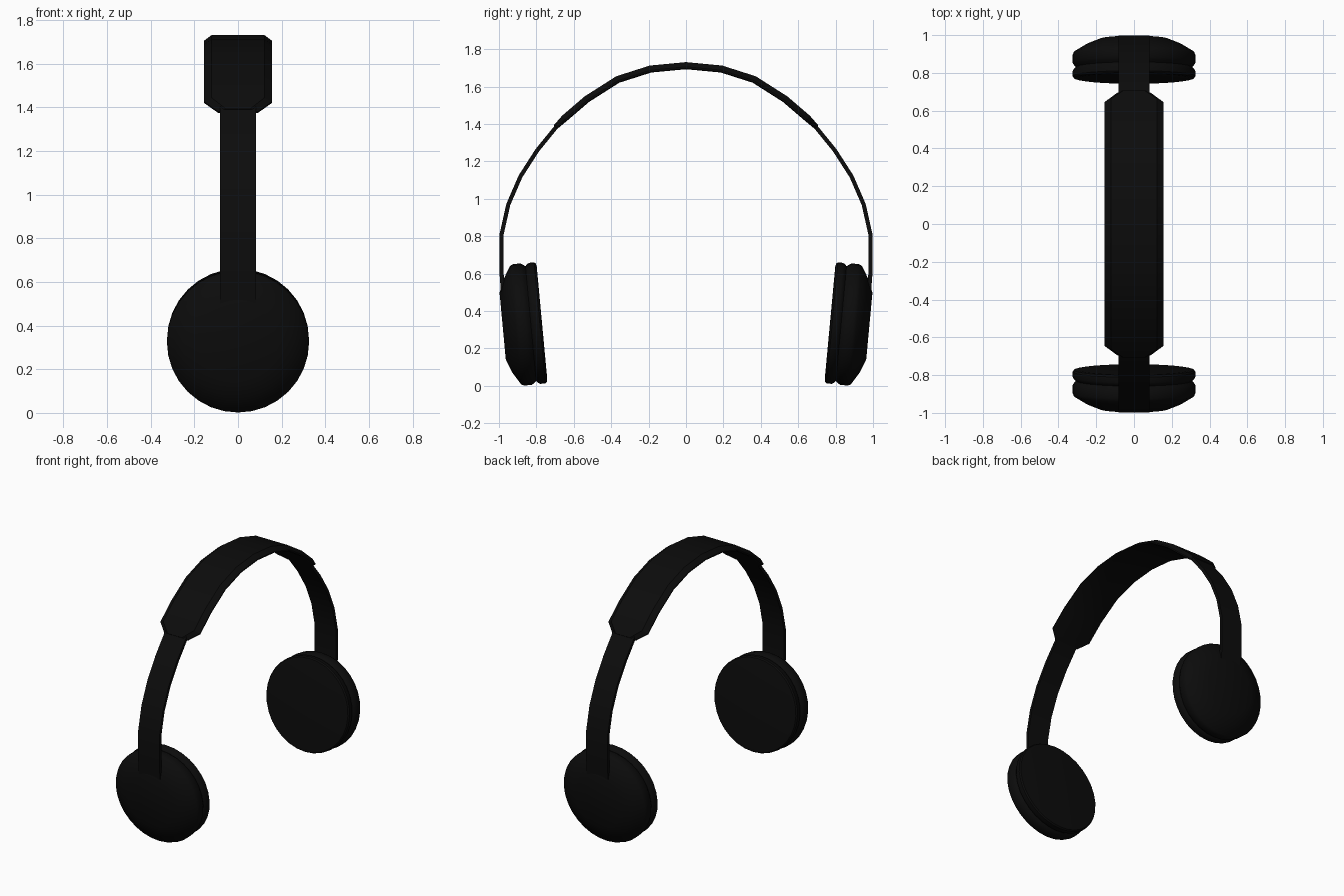
import bpy, bmesh, math
from mathutils import Vector, Matrix

if "Cube" in bpy.data.objects:
    bpy.data.objects.remove(bpy.data.objects["Cube"])

black = bpy.data.materials.new("soft black")
black.diffuse_color = (0.0035, 0.0035, 0.0035, 1)
black.use_nodes = True
black.node_tree.nodes["Principled BSDF"].inputs["Base Color"].default_value = black.diffuse_color


def finish(name, bm, angle):
    bmesh.ops.recalc_face_normals(bm, faces=bm.faces[:])
    me = bpy.data.meshes.new(name)
    bm.to_mesh(me)
    bm.free()
    ob = bpy.data.objects.new(name, me)
    bpy.context.collection.objects.link(ob)
    me.materials.append(black)
    bpy.ops.object.select_all(action='DESELECT')
    ob.select_set(True)
    bpy.context.view_layer.objects.active = ob
    bpy.ops.object.shade_smooth_by_angle(angle=math.radians(angle))
    return ob


def loft(name, half_path, section):
    """Sweep section(i) -> [(x, offset along normal)] over a path mirrored in y."""
    n = len(half_path)
    pts = [(-y, z) for y, z in half_path] + half_path[-2::-1]
    bm = bmesh.new()
    rings = []
    for k, (y, z) in enumerate(pts):
        a, b = pts[max(k - 1, 0)], pts[min(k + 1, len(pts) - 1)]
        t = Vector((b[0] - a[0], b[1] - a[1])).normalized()
        i = min(k, len(pts) - 1 - k)          # index counted from the nearer end
        rings.append([bm.verts.new((x, y - t.y * h, z + t.x * h)) for x, h in section(i)])
    for r, s in zip(rings, rings[1:]):
        for j in range(len(r)):
            m = (j + 1) % len(r)
            bm.faces.new((r[j], r[m], s[m], s[j]))
    bm.faces.new(rings[0])
    bm.faces.new(rings[-1])
    return finish(name, bm, 30)


# Thin spring band, from ear cup to ear cup (centre line)
band_path = [(0.975, 0.46), (0.986, 0.60), (0.986, 0.81), (0.95, 0.97), (0.885, 1.12),
             (0.795, 1.26), (0.685, 1.395), (0.53, 1.53), (0.365, 1.636),
             (0.19, 1.693), (0, 1.712)]
loft("headband", band_path,
     lambda i: [(-0.083, -0.011), (0.083, -0.011), (0.083, 0.011), (-0.083, 0.011)])

# Wider cushion over the crown, with clipped corners at both ends
pad_path = [(0.698, 1.384), (0.65, 1.43), (0.53, 1.533), (0.365, 1.638), (0.19, 1.694), (0, 1.712)]


def pad_section(i):
    w, h = (0.09, 0.013) if i == 0 else (0.155, 0.019)
    return [(-w, -0.014), (-w + 0.02, -h), (w - 0.02, -h), (w, -0.014),
            (w, -0.006), (w - 0.034, h), (-w + 0.034, h), (-w, -0.006)]


loft("headband_pad", pad_path, pad_section)


# Ear parts: profiles (radius, distance outward from the cushion face), turned about the tilted cup axis
def lathe(name, profile, side, sides=32):
    axis = Vector((0, 0.9957, -0.093))
    up = Vector((0, 0.093, 0.9957))
    centre = Vector((0, 0.77, 0.338))
    bm = bmesh.new()
    rings = []
    for r, d in profile:
        ring = []
        for k in range(sides):
            a = 2 * math.pi * k / sides
            ring.append(bm.verts.new(centre + axis * d + up * (r * math.cos(a))
                                     + Vector((r * math.sin(a), 0, 0))))
        rings.append(ring)
    for r, s in zip(rings, rings[1:]):
        for j in range(sides):
            m = (j + 1) % sides
            bm.faces.new((r[j], r[m], s[m], s[j]))
    bm.faces.new(rings[0])
    bm.faces.new(rings[-1])
    bmesh.ops.transform(bm, matrix=Matrix.Diagonal((1, side, 1, 1)), verts=bm.verts[:])
    return finish(name, bm, 35)


cushion = [(0.30, 0.0), (0.318, 0.003), (0.325, 0.012), (0.325, 0.04), (0.318, 0.052), (0.308, 0.06)]
shell = [(0.308, 0.06), (0.318, 0.072), (0.326, 0.085), (0.326, 0.125), (0.318, 0.142),
         (0.25, 0.183), (0.18, 0.211)]
for side, label in ((1, "back"), (-1, "front")):
    lathe("ear_cushion_" + label, cushion, side)
    lathe("ear_cup_" + label, shell, side)
